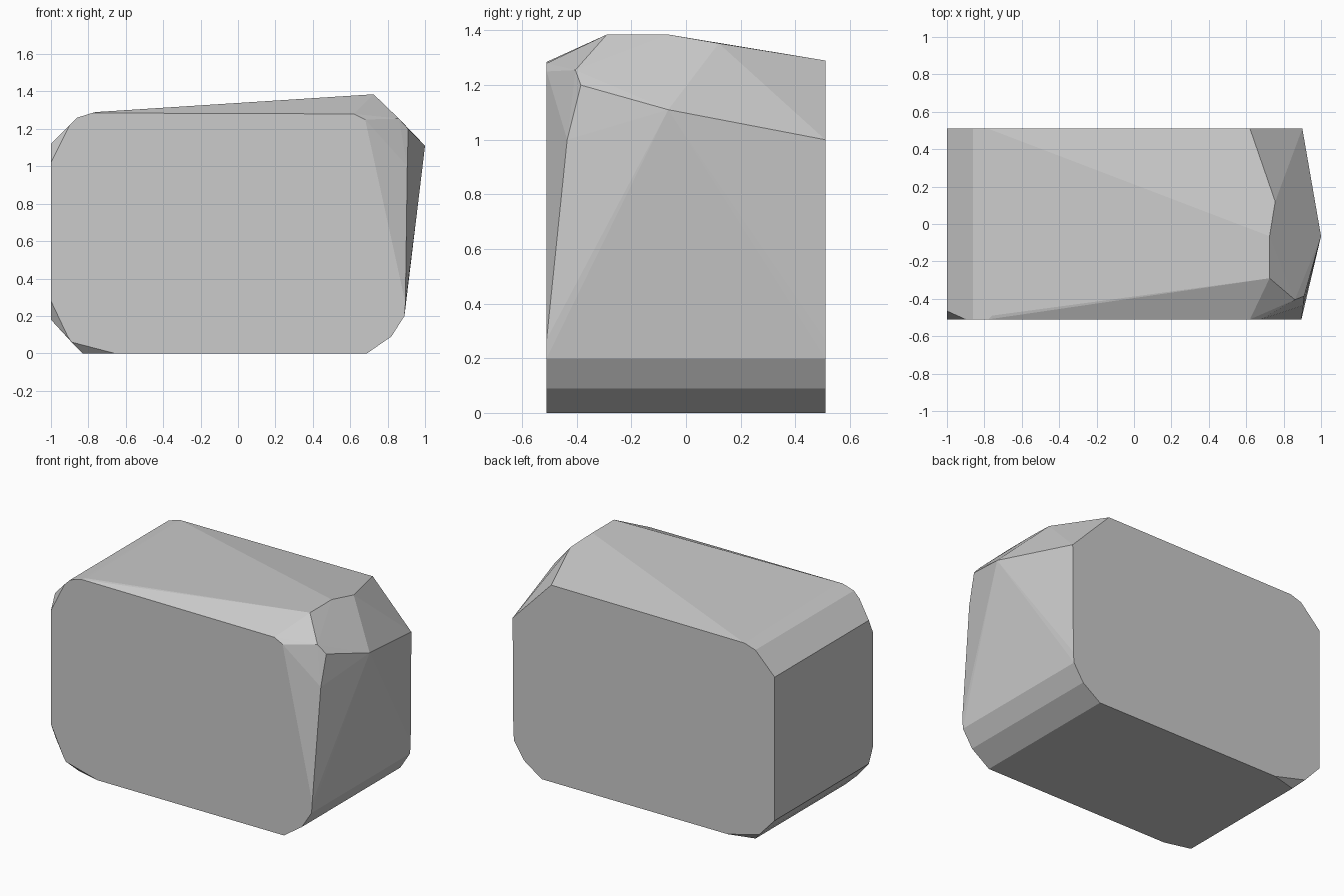
import bpy
import bmesh
import math
from mathutils import Vector

default_cube = bpy.data.objects.get("Cube")
if default_cube:
    bpy.data.objects.remove(default_cube, do_unlink=True)

HALF_DEPTH = 0.51


def make_material(name, colour):
    material = bpy.data.materials.new(name)
    material.use_nodes = True
    material.diffuse_color = colour
    material.node_tree.nodes["Principled BSDF"].inputs["Base Color"].default_value = colour
    return material


def section(outline, y):
    """Place an (x, z) outline at depth y."""
    return [Vector((x, y, z)) for x, z in outline]


def faceted_block(name, points, material):
    """Wrap the points in a tight flat-sided solid."""
    bm = bmesh.new()
    for point in points:
        bm.verts.new(point)
    hull = bmesh.ops.convex_hull(bm, input=bm.verts[:])
    spare = set(hull["geom_interior"] + hull["geom_unused"])
    bmesh.ops.delete(bm, geom=[v for v in spare if isinstance(v, bmesh.types.BMVert)],
                     context="VERTS")
    bmesh.ops.dissolve_limit(bm, angle_limit=math.radians(0.5),
                             verts=bm.verts[:], edges=bm.edges[:])
    bmesh.ops.recalc_face_normals(bm, faces=bm.faces[:])
    mesh = bpy.data.meshes.new(name)
    bm.to_mesh(mesh)
    bm.free()
    mesh.materials.append(material)
    block = bpy.data.objects.new(name, mesh)
    bpy.context.collection.objects.link(block)
    return block


# Lower rounding and left top corner shared by front and back
shared = [(-0.86, 1.26), (-0.78, 1.285), (0.895, 0.27), (0.89, 0.2),
          (0.82, 0.09), (0.69, 0), (-0.66, 0), (-0.89, 0.06)]
front = shared + [(-1, 0.28), (-1, 1.02), (-0.9, 1.22), (-0.91, 0.09),
                  (0.62, 1.28), (0.68, 1.25)]
back = shared + [(-1, 0.18), (-1, 1.12), (0.62, 1.29), (0.9, 1.0)]

# Ends of the chipped corners, set in from the flat faces
chips = section([(-1, 0.18), (-1, 1.12), (-0.83, 0)], -0.465)
chips += section([(-0.83, 0)], 0.465)

# Raised top ridge and bulging shoulder
shoulder = [Vector(p) for p in (
    (-0.76, -0.49, 1.29), (0.725, -0.29, 1.385), (0.725, -0.065, 1.385),
    (0.755, 0.12, 1.353), (1, -0.065, 1.11), (0.86, -0.405, 1.255),
    (0.91, -0.385, 1.2), (0.905, -0.435, 1.0))]

stone_grey = make_material("stone grey", (0.6, 0.6, 0.6, 1))
faceted_block("stone_block",
              section(front, -HALF_DEPTH) + section(back, HALF_DEPTH) + chips + shoulder,
              stone_grey)
